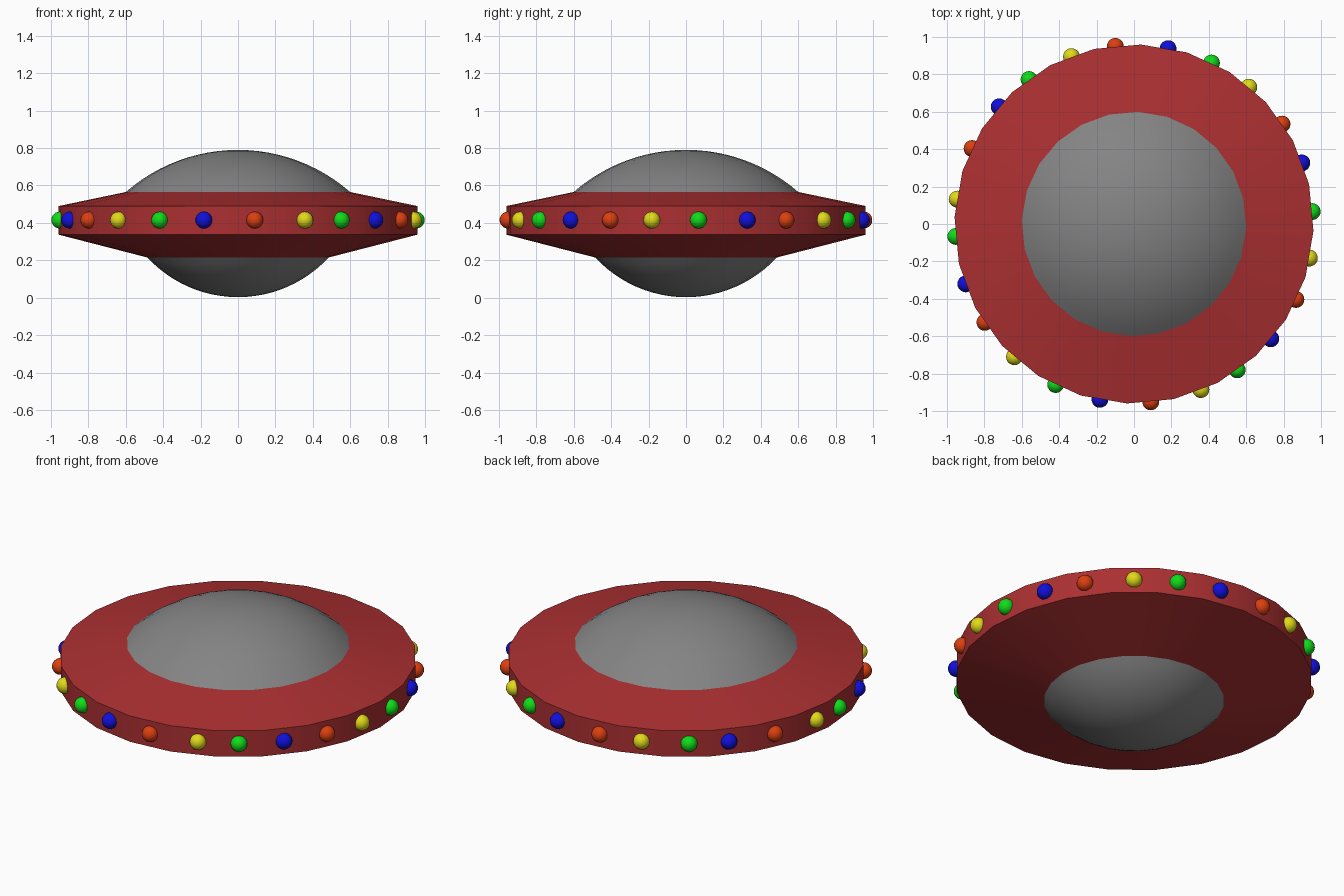
import bpy
import bmesh
from math import radians, sin, cos, asin
from mathutils import Matrix, Vector

cube = bpy.data.objects.get("Cube")
if cube:
    bpy.data.objects.remove(cube, do_unlink=True)

SIDES = 24
TURN = radians(-2.2)


def material(name, rgb):
    m = bpy.data.materials.new(name)
    m.use_nodes = True
    m.diffuse_color = (*rgb, 1)
    m.node_tree.nodes["Principled BSDF"].inputs["Base Color"].default_value = (*rgb, 1)
    return m


red = material("dark red", (0.41, 0.029, 0.031))
grey = material("hull grey", (0.23, 0.23, 0.23))
bulb_colours = [
    material("light green", (0.005, 0.72, 0.01)),
    material("light blue", (0.005, 0.005, 0.72)),
    material("light orange", (0.72, 0.05, 0.005)),
    material("light yellow", (0.75, 0.70, 0.01)),
]


def finish(name, bm, mat, angle=30):
    bmesh.ops.recalc_face_normals(bm, faces=bm.faces)
    mesh = bpy.data.meshes.new(name)
    bm.to_mesh(mesh)
    bm.free()
    mesh.materials.append(mat)
    obj = bpy.data.objects.new(name, mesh)
    bpy.context.collection.objects.link(obj)
    bpy.ops.object.select_all(action="DESELECT")
    obj.select_set(True)
    bpy.context.view_layer.objects.active = obj
    bpy.ops.object.shade_smooth_by_angle(angle=radians(angle))
    return obj


def lathe(name, profile, mat):
    """Turn a profile of (radius, height) points around the z axis."""
    bm = bmesh.new()
    verts = [bm.verts.new((r, 0, z)) for r, z in profile]
    edges = [bm.edges.new(pair) for pair in zip(verts, verts[1:])]
    bmesh.ops.spin(bm, geom=verts + edges, cent=(0, 0, 0), axis=(0, 0, 1),
                   angle=radians(360), steps=SIDES, use_merge=True)
    bmesh.ops.remove_doubles(bm, verts=bm.verts, dist=0.0005)
    bmesh.ops.rotate(bm, verts=bm.verts, cent=(0, 0, 0),
                     matrix=Matrix.Rotation(TURN, 3, "Z"))
    return finish(name, bm, mat)


def cap(name, rim_radius, rim_z, tip_z, mat, rings=12):
    """Shallow spherical dome from its rim to its tip."""
    height = tip_z - rim_z
    radius = (rim_radius ** 2 + height ** 2) / (2 * abs(height))
    sign = 1 if height > 0 else -1
    sweep = asin(rim_radius / radius)
    profile = []
    for i in range(rings + 1):
        a = sweep * (1 - i / rings)
        profile.append((radius * sin(a), tip_z - sign * radius * (1 - cos(a))))
    return lathe(name, profile, mat)


# Saucer ring with sloped faces and an upright rim
lathe("saucer_disc", [(0.485, 0.215), (0.96, 0.337), (0.96, 0.49), (0.60, 0.565)], red)

# Domes above and below
cap("upper_dome", 0.60, 0.565, 0.79, grey)
cap("lower_dome", 0.485, 0.215, 0.003, grey)

# Coloured bulbs around the rim, slightly uneven in spacing
angles = [4, 20, 34, 50, 64.3, 79, 96, 110.5, 126, 139, 155, 172,
          184, 199.6, 213.4, 228, 244, 259, 275.4, 292, 305.3, 320, 335, 349]
for i, angle in enumerate(angles):
    a = radians(angle)
    place = Vector((0.955 * cos(a), 0.955 * sin(a), 0.415))
    bm = bmesh.new()
    bmesh.ops.create_uvsphere(bm, u_segments=20, v_segments=12, radius=0.045,
                              matrix=Matrix.Translation(place))
    finish(f"rim_bulb_{i + 1}", bm, bulb_colours[i % 4], 60)
